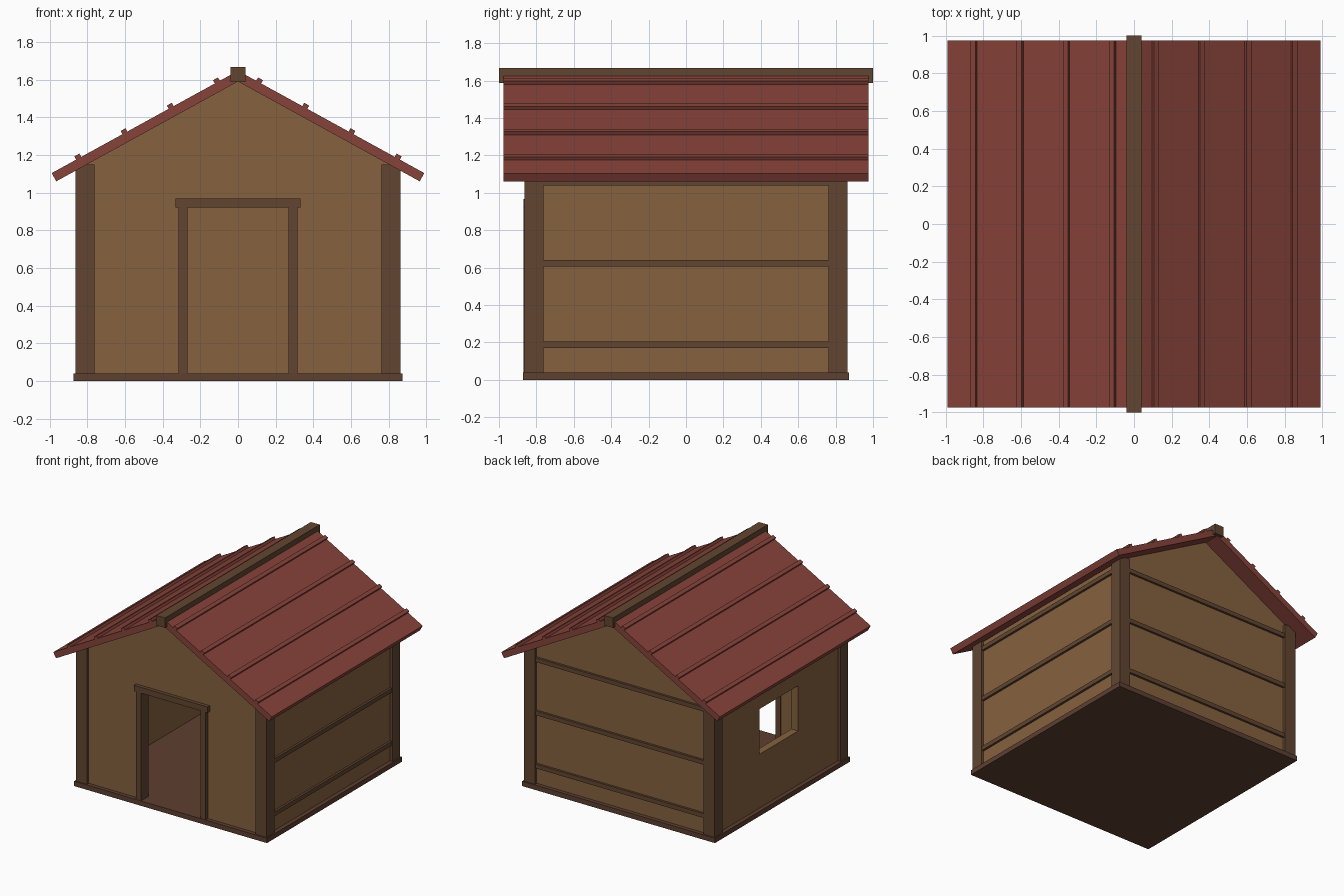
import bpy
import bmesh
import math
from mathutils import Vector

if "Cube" in bpy.data.objects:
    bpy.data.objects.remove(bpy.data.objects["Cube"], do_unlink=True)


def material(name, rgb):
    mat = bpy.data.materials.new(name)
    mat.use_nodes = True
    mat.diffuse_color = (*rgb, 1)
    bsdf = mat.node_tree.nodes["Principled BSDF"]
    bsdf.inputs["Base Color"].default_value = (*rgb, 1)
    return mat


PLANK = material("plank brown", (0.24, 0.12, 0.05))
TIMBER = material("dark timber", (0.12, 0.06, 0.03))
FLOOR = material("floor brown", (0.11, 0.05, 0.03))
ROOF = material("roof red", (0.24, 0.056, 0.042))


def prism(name, outline, y0, y1, mat):
    """Extrude an outline of (x, z) points from y0 to y1."""
    bm = bmesh.new()
    face = bm.faces.new([bm.verts.new((x, y0, z)) for x, z in outline])
    new = bmesh.ops.extrude_face_region(bm, geom=[face])["geom"]
    verts = [v for v in new if isinstance(v, bmesh.types.BMVert)]
    bmesh.ops.translate(bm, verts=verts, vec=(0, y1 - y0, 0))
    bmesh.ops.recalc_face_normals(bm, faces=bm.faces)
    mesh = bpy.data.meshes.new(name)
    bm.to_mesh(mesh)
    bm.free()
    mesh.materials.append(mat)
    obj = bpy.data.objects.new(name, mesh)
    bpy.context.collection.objects.link(obj)
    return obj


def box(name, x, y, z, mat):
    """Box from (min, max) pairs on each axis."""
    outline = [(x[0], z[0]), (x[1], z[0]), (x[1], z[1]), (x[0], z[1])]
    return prism(name, outline, y[0], y[1], mat)


def cut(obj, cutter):
    """Cut a hole, then drop the cutter."""
    cutter.hide_render = True
    mod = obj.modifiers.new("opening", "BOOLEAN")
    mod.object = cutter
    mod.solver = "EXACT"
    graph = bpy.context.evaluated_depsgraph_get()
    mesh = bpy.data.meshes.new_from_object(obj.evaluated_get(graph))
    obj.modifiers.clear()
    obj.data = mesh
    bpy.data.objects.remove(cutter, do_unlink=True)


WALL, POST, THICK = 0.84, 0.863, 0.06
FLOOR_TOP, EAVE, APEX = 0.04, 1.125, 1.59
INNER = WALL - THICK
PITCH = math.atan2(APEX - 1.06, 0.965)
SLOPE = math.tan(PITCH)

# Floor slab
box("floor", (-0.873, 0.873), (-0.872, 0.872), (0, FLOOR_TOP), FLOOR)

# Walls with the doorway and the side window
height = (FLOOR_TOP, EAVE)
front = box("front_wall", (-WALL, WALL), (-WALL, -INNER), height, PLANK)
cut(front, box("door_cutter", (-0.29, 0.29), (-1, -0.6), (-0.1, 0.94), PLANK))
box("back_wall", (-WALL, WALL), (INNER, WALL), height, PLANK)
box("left_wall", (INNER, WALL), (-INNER, INNER), height, PLANK)
right = box("right_wall", (-WALL, -INNER), (-INNER, INNER), height, PLANK)
cut(right, box("window_cutter", (-1, -0.6), (-0.25, 0.25), (0.48, 0.85), PLANK))

# Gables
for name, y in (("front_gable", -WALL), ("back_gable", INNER)):
    half = (APEX - EAVE) / SLOPE
    prism(name, [(-half, EAVE), (half, EAVE), (0, APEX)], y, y + THICK, PLANK)

# Corner posts
for sx, side in ((1, "left"), (-1, "right")):
    for sy, end in ((-1, "front"), (1, "back")):
        xs = sorted((sx * 0.763, sx * POST))
        ys = sorted((sy * 0.763, sy * POST))
        box(f"{end}_{side}_post", xs, ys, (FLOOR_TOP, 1.15), TIMBER)

# Horizontal rails on the left and back walls
for i, z in enumerate((0.17, 0.605, 1.04)):
    span, proud, rise = (-0.763, 0.763), (WALL - 0.01, 0.858), (z, z + 0.035)
    box(f"left_rail_{i + 1}", proud, span, rise, TIMBER)
    box(f"back_rail_{i + 1}", span, proud, rise, TIMBER)

# Door frame
depth = (-0.869, -0.775)
box("left_door_jamb", (0.268, 0.315), depth, (FLOOR_TOP, 0.92), TIMBER)
box("right_door_jamb", (-0.315, -0.268), depth, (FLOOR_TOP, 0.92), TIMBER)
box("door_lintel", (-0.333, 0.333), depth, (0.92, 0.968), TIMBER)

# Roof slopes with battens laid across them
down = Vector((math.cos(PITCH), -math.sin(PITCH)))
up = Vector((math.sin(PITCH), math.cos(PITCH)))
roof_thick, overhang = 0.05, 0.975
ridge_top = APEX + roof_thick / math.cos(PITCH)
eave_low = Vector((0, APEX)) + down * (0.965 / math.cos(PITCH))
eave_high = eave_low + up * roof_thick
for s, side in ((1, "left"), (-1, "right")):
    outline = [(0, APEX), eave_low, eave_high, (0, ridge_top)]
    prism(f"{side}_roof", [(s * x, z) for x, z in outline],
          -overhang, overhang, ROOF)
    for i in range(4):
        start = Vector((0, ridge_top)) + down * (0.11 + 0.28 * i)
        end = start + down * 0.03
        lift, sink = up * 0.02, up * -0.01
        corners = [start + sink, end + sink, end + lift, start + lift]
        prism(f"{side}_roof_batten_{i + 1}", [(s * x, z) for x, z in corners],
              -overhang, overhang, ROOF)

# Ridge beam
box("ridge_beam", (-0.04, 0.04), (-1, 1), (1.587, 1.668), TIMBER)
